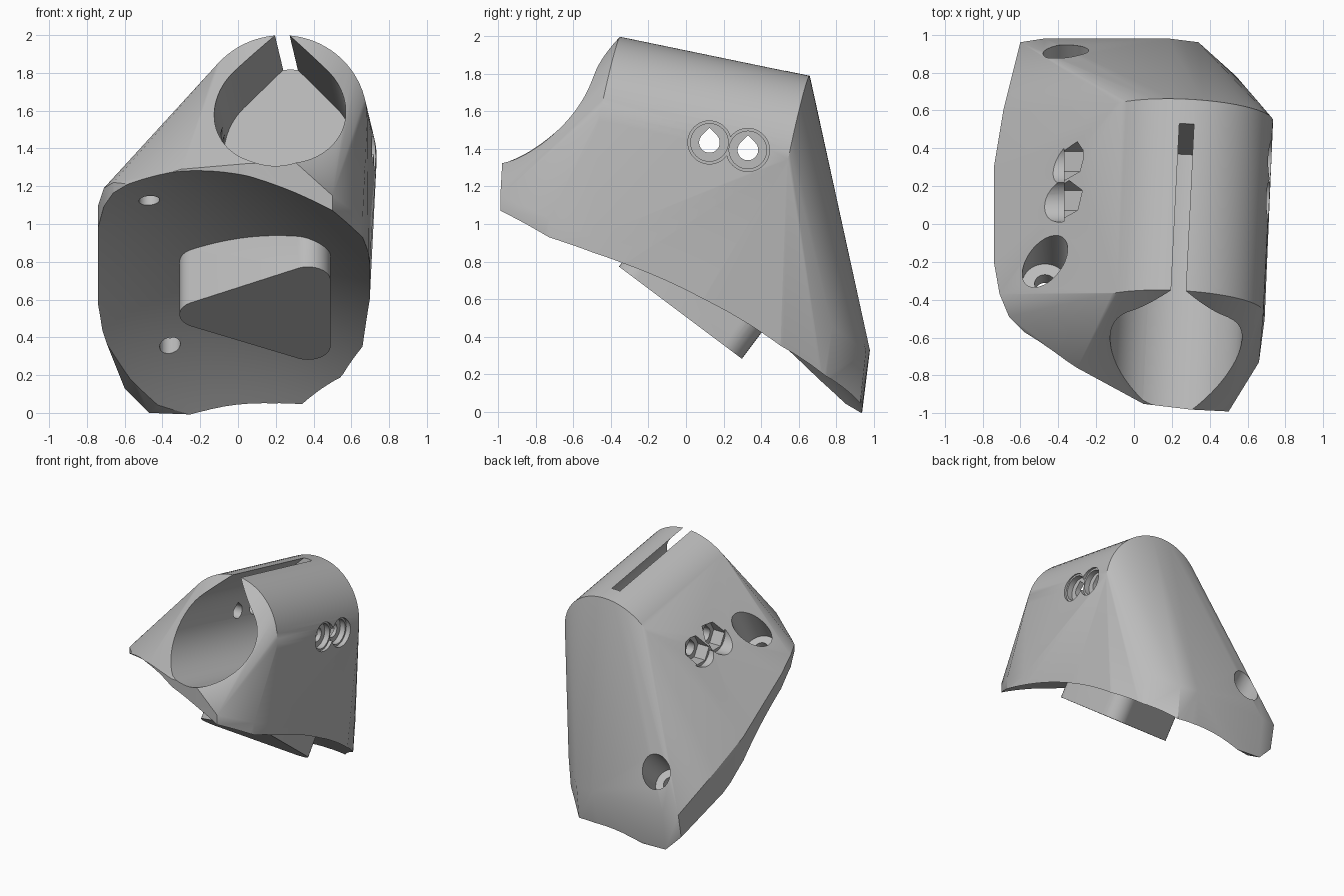
import bpy, bmesh, math
from mathutils import Vector, Matrix

cube = bpy.data.objects.get("Cube")
if cube:
    bpy.data.objects.remove(cube)

grey = bpy.data.materials.new("plain grey")
grey.use_nodes = True
color = (0.5, 0.5, 0.5, 1)
grey.diffuse_color = color
grey.node_tree.nodes["Principled BSDF"].inputs["Base Color"].default_value = color


def make_object(name, bm):
    bmesh.ops.recalc_face_normals(bm, faces=bm.faces)
    mesh = bpy.data.meshes.new(name)
    bm.to_mesh(mesh)
    bm.free()
    mesh.materials.append(grey)
    obj = bpy.data.objects.new(name, mesh)
    bpy.context.collection.objects.link(obj)
    return obj


def hull(name, points):
    bm = bmesh.new()
    for p in points:
        bm.verts.new(p)
    res = bmesh.ops.convex_hull(bm, input=bm.verts[:])
    junk = [g for g in res["geom_interior"] + res["geom_unused"] if isinstance(g, bmesh.types.BMVert)]
    bmesh.ops.delete(bm, geom=list(set(junk)), context='VERTS')
    bmesh.ops.dissolve_limit(bm, angle_limit=0.01, verts=bm.verts[:], edges=bm.edges[:])
    return make_object(name, bm)


def circle(radius, count, start=0.0, sweep=math.tau, cx=0.0, cy=0.0):
    return [(cx + radius * math.cos(start + sweep * i / count),
             cy + radius * math.sin(start + sweep * i / count)) for i in range(count)]


def teardrop(radius):
    tip = radius * math.sqrt(0.5)
    return circle(radius, 60, math.radians(135), math.radians(270)) + [(tip, tip), (0, 2 * tip)]


def ring(profile, origin, side, up):
    return [origin + side * a + up * b for a, b in profile]


def prism(name, profile, start, end, up_hint):
    axis = (end - start).normalized()
    side = axis.cross(up_hint).normalized()
    up = side.cross(axis)
    return hull(name, ring(profile, start, side, up) + ring(profile, end, side, up))


def boolean(target, tool, operation='DIFFERENCE'):
    mod = target.modifiers.new("cut", 'BOOLEAN')
    mod.operation = operation
    mod.solver = 'EXACT'
    mod.object = tool
    bpy.context.view_layer.objects.active = target
    bpy.ops.object.modifier_apply(modifier=mod.name)
    bpy.data.objects.remove(tool)


X, Z = Vector((1, 0, 0)), Vector((0, 0, 1))

# Tube axis and the tilted frame of the seating face
tube_front = Vector((0.23, -0.443, 1.554))
tube_back = Vector((0.28, 0.567, 1.345))
axis = (tube_back - tube_front).normalized()
side = axis.cross(Z).normalized()
up = side.cross(axis)
slope = Vector((0, 0.8, -0.6))
normal = Vector((0, 0.6, 0.8))

# Rim of the foot: x, y, z and wall height
rim = [(-0.47, 0.94, 0.0, 0.32), (0.18, 0.94, 0.03, 0.3), (0.34, 0.92, 0.12, 0.2),
       (0.54, 0.74, 0.25, 0.2), (0.65, 0.5, 0.38, 0.15),
       (0.69, 0.0, 0.6, 0.1), (0.69, -0.5, 0.83, 0.1),
       (0.66, -0.73, 0.93, 0.1), (0.5, -0.99, 1.05, 0.1), (0.3, -0.98, 1.2, 0.13),
       (0.05, -0.95, 1.2, 0.12), (-0.3, -0.76, 1.2, 0.09), (-0.56, -0.59, 1.16, 0.05),
       (-0.66, -0.49, 1.12, 0.1), (-0.71, -0.37, 1.08, 0.11), (-0.74, -0.2, 0.98, 0.12),
       (-0.74, 0.3, 0.63, 0.14), (-0.69, 0.6, 0.38, 0.2), (-0.6, 0.92, 0.13, 0.2)]
points = []
for x, y, z, h in rim:
    spare = 0.15 if y < 0.5 or x > 0.3 else 0
    points += [(x, y, z - spare), (x, y + 0.04 * (y > 0.6), z + h)]

# Body: skin stretched between the tube and the foot
for centre in (tube_front, tube_back):
    points += ring(circle(0.455, 72), centre, side, up)
body = hull("clamp_body", points)

# Domed hollow under the foot: a gently saddled sheet made solid downward
bm = bmesh.new()
bmesh.ops.create_grid(bm, x_segments=60, y_segments=60, size=2.2)
base = bm.faces[:]
for v in bm.verts:
    a, s = v.co.x, v.co.y
    v.co.z = 0.745 - 0.05 * a - 0.07 * s - 0.3 * a * a - 0.175 * s * s + 0.17 * a * s
extruded = bmesh.ops.extrude_face_region(bm, geom=base, use_keep_orig=True)
for g in extruded["geom"]:
    if isinstance(g, bmesh.types.BMVert):
        g.co.z = -5
frame = Matrix((X, slope, normal)).transposed().to_4x4()
bmesh.ops.transform(bm, matrix=frame, verts=bm.verts)
boolean(body, make_object("dome_cutter", bm))

# Locating key: rounded triangle standing out of the hollow
outline = (circle(0.12, 32, cx=-0.19, cy=-0.33) + circle(0.12, 32, cx=0.37, cy=-0.63)
           + circle(0.12, 32, cx=0.37, cy=-0.05))
key = hull("locating_key", ring(outline, normal * 0.404, X, slope)
           + ring(outline, normal * 0.77, X, slope))
boolean(body, key, 'UNION')

# Teardrop bore whose tip opens the slot along the top
boolean(body, prism("bore_cutter", teardrop(0.348), tube_front - axis * 1.2,
                    tube_front + axis * 0.9, Z))

# Counterbored mounting holes through the foot
for x, y, z, dy, dz in ((-0.47, -0.38, 1.09, 0.5, 0.87), (-0.36, 0.63, 0.35, 0.74, 0.68)):
    exit_point = Vector((x, y, z))
    way = Vector((0, dy, dz)).normalized()
    boolean(body, prism("hole_cutter", circle(0.055, 32), exit_point - way * 0.3,
                        exit_point + way * 0.5, X))
    boolean(body, prism("counterbore_cutter", circle(0.12, 48), exit_point + way * 0.13,
                        exit_point + way * 1.2, X))

# Cross screws: head recess on the left, nut pocket on the right
for y, z in ((0.125, 1.435), (0.33, 1.395)):
    for name, profile, x0, x1 in (("screw_cutter", teardrop(0.055), -1, 1),
                                  ("head_cutter", circle(0.1, 48), 0.645, 1),
                                  ("head_rim_cutter", circle(0.115, 48), 0.69, 1),
                                  ("nut_cutter", circle(0.105, 6), -0.27, -0.45),
                                  ("washer_cutter", circle(0.115, 48), -0.37, -1)):
        boolean(body, prism(name, profile, Vector((x0, y, z)), Vector((x1, y, z)), Z))

# Shading
bpy.ops.object.select_all(action='DESELECT')
body.select_set(True)
bpy.context.view_layer.objects.active = body
bpy.ops.object.shade_smooth_by_angle(angle=math.radians(30))
